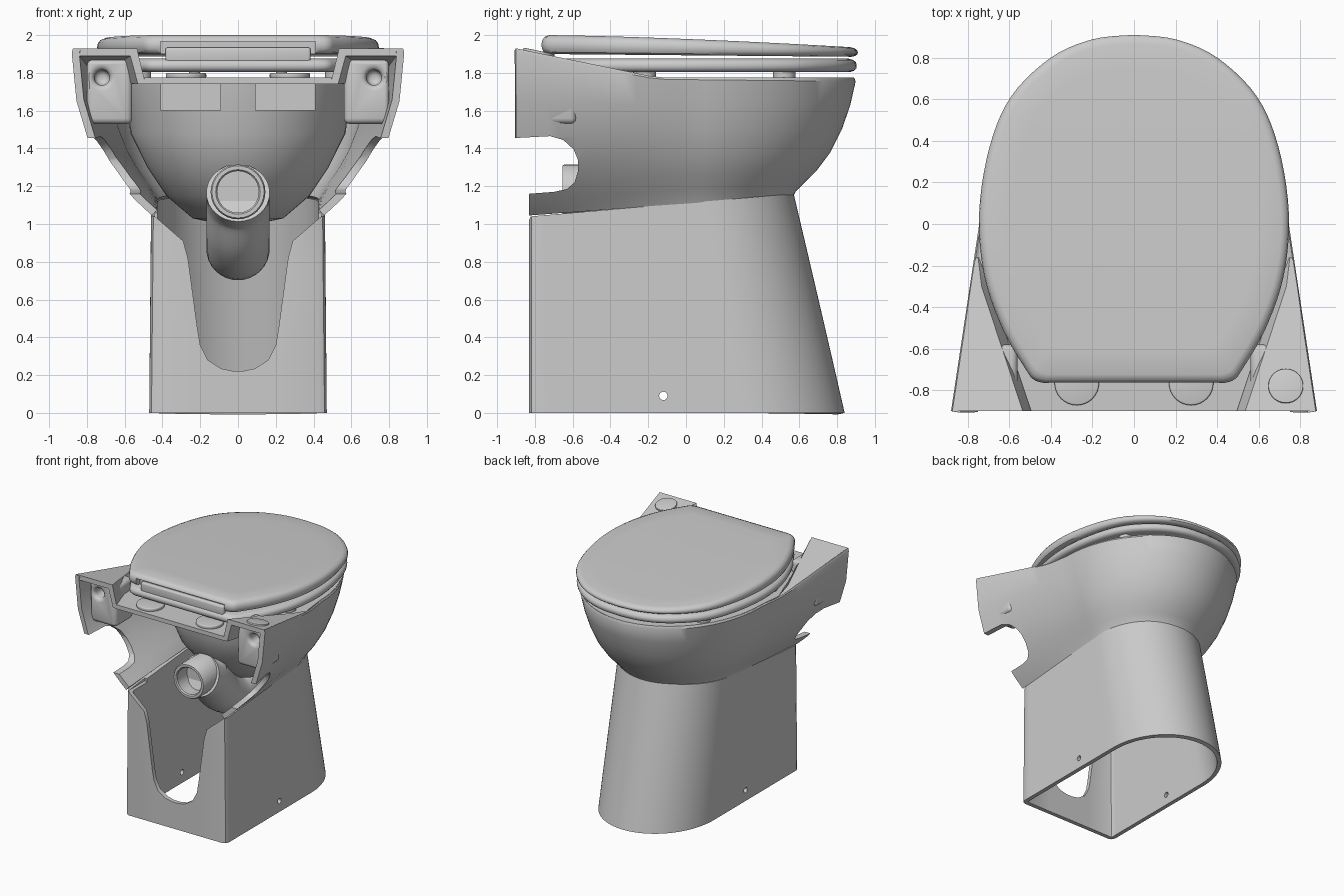
import bpy, bmesh, math
from mathutils import Matrix, Vector

if "Cube" in bpy.data.objects:
    bpy.data.objects.remove(bpy.data.objects["Cube"])


def obj_from(name, bm):
    bmesh.ops.recalc_face_normals(bm, faces=bm.faces)
    me = bpy.data.meshes.new(name)
    bm.to_mesh(me)
    bm.free()
    ob = bpy.data.objects.new(name, me)
    bpy.context.collection.objects.link(ob)
    return ob


def loft(name, rings, closed=True, caps=True):
    bm = bmesh.new()
    rows = [[bm.verts.new(p) for p in r] for r in rings]
    n = len(rows[0])
    for a, b in zip(rows, rows[1:]):
        for i in range(n if closed else n - 1):
            j = (i + 1) % n
            bm.faces.new((a[i], a[j], b[j], b[i]))
    if caps:
        bm.faces.new(rows[0])
        bm.faces.new(rows[-1])
    return obj_from(name, bm)


def prism(name, pts, axis, lo, hi):
    """Extrude a 2D outline along x, y or z."""
    place = {'x': lambda a, b, c: (c, a, b), 'y': lambda a, b, c: (a, c, b),
             'z': lambda a, b, c: (a, b, c)}[axis]
    return loft(name, [[place(a, b, c) for a, b in pts] for c in (lo, hi)])


def circle(cx, cy, rx, ry=None, n=32):
    ry = ry or rx
    return [(cx + rx * math.cos(2 * math.pi * i / n), cy + ry * math.sin(2 * math.pi * i / n))
            for i in range(n)]


def box(name, x0, x1, y0, y1, z0, z1):
    return prism(name, [(x0, y0), (x1, y0), (x1, y1), (x0, y1)], 'z', z0, z1)


def mirrored(half):
    """Outline from the front centre to the back, completed on the other side."""
    return half + [(-x, y) for x, y in reversed(half) if x > 1e-4]


def smooth(p, k=5):
    out = []
    for i in range(len(p) - 1):
        a, b, c, d = (Vector(p[max(0, min(len(p) - 1, i + o))]) for o in (-1, 0, 1, 2))
        for s in range(k):
            t = s / k
            v = 0.5 * (2 * b + (c - a) * t + (2 * a - 5 * b + 4 * c - d) * t * t
                       + (3 * b - a - 3 * c + d) * t ** 3)
            out.append(tuple(v))
    return out + [tuple(p[-1])]


def finish(ob, cutters=(), thick=0, bevel=0):
    if thick:
        m = ob.modifiers.new("wall", 'SOLIDIFY')
        m.thickness, m.offset, m.use_even_offset = thick, -1, True
    for c in cutters:
        m = ob.modifiers.new("cut", 'BOOLEAN')
        m.object, m.operation, m.solver = c, 'DIFFERENCE', 'EXACT'
    if bevel:
        m = ob.modifiers.new("round", 'BEVEL')
        m.width, m.segments, m.limit_method = bevel, 3, 'ANGLE'
    bpy.ops.object.select_all(action='DESELECT')
    ob.select_set(True)
    bpy.context.view_layer.objects.active = ob
    bpy.ops.object.convert(target='MESH')
    bpy.ops.object.shade_smooth_by_angle(angle=math.radians(35))
    for c in cutters:
        bpy.data.objects.remove(c)
    return ob


def side(w, wb, yf, yc, yb, n=24, m=12):
    """Half outline: quarter ellipse at the front, then a straight side."""
    arc = [(w * math.sin(i / n * math.pi / 2), yc + (yf - yc) * math.cos(i / n * math.pi / 2))
           for i in range(n)]
    return arc + [(w + (wb - w) * i / m, yc + (yb - yc) * i / m) for i in range(m + 1)]


# Pedestal: hollow D-shaped foot with an arched opening at the back
rings = []
for t in [0, .25, .5, .75, 1]:
    half = side(.47 - .01 * t, .43 - .01 * t, .84 - .27 * t, .3 - .2 * t, -.83)
    half[-1] = (.47 - .01 * t, -.79)
    half += [(.458 - .01 * t, -.818), (.43 - .01 * t, -.83), (.2, -.83)]
    half = [(max(x, .47 - .01 * t) if -.78 < y < .3 - .2 * t else x, y) for x, y in half]
    rings.append([(x, y, t * (1.111 + .086 * y)) for x, y in mirrored(half)])
foot = loft("pedestal", rings, True, False)
arch = [(.5, 1.3), (.44, 1.04), (.29, .91), (.265, .82), (.215, .45), (.2, .36),
        (.16, .28), (.09, .235), (.03, .222)]
arch += [(-x, z) for x, z in reversed(arch)]
finish(foot, [prism("arch_cutter", arch, 'y', -1, -.6),
              prism("bolt_cutter", circle(-.12, .09, .022), 'x', -1, 1)], thick=.035)

# Bowl shell: flared skirt running back into the two wings
levels = [(1.15, 1.04, .57, .46, .455), (1.17, 1.07, .58, .475, .49), (1.21, 1.12, .62, .505, .545),
          (1.28, 1.2, .69, .56, .62), (1.38, 1.31, .765, .62, .71), (1.5, 1.45, .825, .67, .795),
          (1.63, 1.65, .87, .71, .855), (1.755, 1.905, .898, .737, .88), (1.775, 1.93, .89, .73, .874)]


def wing_z(y):
    return min(1, max(0, (-.15 - y) / .75))


rings = []
for i, (zf, zb, yf, w, wb) in enumerate(levels):
    t = i / 8
    half = side(w, wb, yf, .05, -.9)
    ring = [(-x, y) for x, y in reversed(half[1:])] + half
    rings.append([(x, y, zf + (zb - zf) * (t * wing_z(y) + (1 - t) * (yf - y) / (yf + .9)))
                  for x, y in ring])
shell = loft("bowl_shell", rings, False, False)
notch = [(-1, 1.45), (-.72, 1.465), (-.65, 1.445), (-.595, 1.395), (-.572, 1.34), (-.572, 1.28),
         (-.59, 1.22), (-.63, 1.185), (-.7, 1.17), (-.83, 1.16), (-.83, .9), (-1, .9)]
finish(shell, [prism("notch_cutter", notch, 'x', -1.2, 1.2)], thick=.04)

# Flat deck with the bowl opening
deck = side(.725, .75, .885, .05, -.17) + [(.695, -.3), (.495, -.9), (.2, -.9)]
finish(prism("deck", mirrored(deck), 'z', 1.74, 1.775),
       [prism("opening_cutter", circle(0, .2, .5, .5, 48), 'z', 1.6, 1.9)])

# Basin: outer hull up to the deck, then the inner surface back down
basin = [(.1, 0, .2, 1.0), (.24, -.15, .36, 1.03), (.38, -.3, .5, 1.15), (.48, -.43, .6, 1.3),
         (.57, -.5, .74, 1.48), (.6, -.54, .8, 1.745), (.5, -.3, .7, 1.76), (.48, -.28, .66, 1.55),
         (.4, -.2, .55, 1.32), (.25, -.05, .4, 1.15), (.1, .05, .25, 1.09)]
finish(loft("basin", [[(x, y, z) for x, y in circle(0, (a + b) / 2, w, (b - a) / 2, 48)]
                      for w, a, b, z in basin]))

# Trap and outlet pipe
path = smooth([(0, -.5, 1.165), (0, -.38, 1.1), (0, -.24, .95), (0, -.06, .87),
               (0, .1, .94), (0, .16, 1.1)], 6)
rings = []
for i, p in enumerate(path):
    d = (Vector(path[min(i + 1, len(path) - 1)]) - Vector(path[max(i - 1, 0)])).normalized()
    up = Vector((1, 0, 0)).cross(d)
    rings.append([Vector(p) + Vector((a, 0, 0)) + up * b for a, b in circle(0, 0, .168)])
finish(loft("trap", rings))
pipe = [(.145, -.35), (.145, -.645), (.138, -.655), (.118, -.655), (.11, -.645), (.11, -.52)]
finish(loft("outlet_pipe", [[(x, y, z) for x, z in circle(0, 1.17, r)] for r, y in pipe]))

# Wings, mounting blocks, pockets, hinge discs and buffers on both sides
for s, tag in ((1, "right"), (-1, "left")):
    rings = []
    for y, xo, xi in ((-.9, .87, .535), (-.3, .785, .733), (-.16, .763, .75)):
        zt = 1.775 + .155 * wing_z(y)
        zl = max(zt - .04, 1.75)
        xn = min(xi + .035, xo - .002)
        rings.append([(s * x, y, z) for x, z in ((xo, zt), (xi, zt), (xi - .045, 1.742),
                      (min(xi - .005, xn), 1.742), (xn, zl), (xo, zl))])
    finish(loft(tag + "_wing", rings))
    x0, x1 = sorted((s * .56, s * .8))
    finish(box(tag + "_mounting_block", x0, x1, -.82, -.58, 1.53, 1.87),
           [prism("hole_cutter", circle(s * .72, 1.775, .04), 'y', -1, -.68)], bevel=.03)
    x0, x1 = sorted((s * .09, s * .41))
    finish(box(tag + "_pocket", x0, x1, -.545, -.3, 1.6, 1.75))
    finish(prism(tag + "_hinge_disc", circle(s * .275, -.765, .107), 'z', 1.77, 1.8), bevel=.008)
    finish(prism(tag + "_hinge_post", circle(s * .23, -.7, .03), 'z', 1.78, 1.87))
    for y, x, part in ((.52, .52, "_front_buffer"), (-.22, .62, "_rear_buffer")):
        finish(prism(tag + part, circle(s * x, y, .06, n=20), 'z', 1.77, 1.82))

# Flush button on the right wing, tilted with its slope
button = prism("flush_button", circle(0, 0, .084), 'z', -.01, .012)
button.data.transform(Matrix.Translation((.73, -.78, 1.905)) @ Matrix.Rotation(-.204, 4, 'X'))
finish(button, bevel=.004)

# Seat ring and lid share one outline
half = smooth([(0, .91), (.2, .888), (.4, .8), (.59, .615), (.695, .37), (.745, .05), (.72, -.25),
               (.63, -.51), (.52, -.7), (.48, -.75), (.43, -.765)])
outline = mirrored(half + [(.2, -.765)])


def slab(name, profile, zlow, zhigh):
    rings = []
    for s, h in profile:
        ring = [(x * s, .05 + (y - .05) * s) for x, y in outline]
        rings.append([(x, y, zlow(y) * (1 - h) + zhigh(y) * h) for x, y in ring])
    return loft(name, rings)


def slope(y):
    return max(0, (y + .765) / 1.675)


edge = [(.96, 0), (.985, .1), (.997, .28), (1, .5), (.995, .72), (.98, .9), (.95, 1)]
seat = slab("seat", [(s * .993, h) for s, h in edge], lambda y: 1.805, lambda y: 1.875)
finish(seat, [prism("seat_cutter", circle(0, .14, .42, .48, 48), 'z', 1.7, 2)])
lid = slab("lid", [(.3, 0)] + edge + [(.8, 1), (.6, 1), (.4, 1), (.2, 1), (.05, 1)],
           lambda y: 1.9 - .015 * slope(y), lambda y: 2.0 - .066 * slope(y) ** 1.5)
finish(lid, [box("hinge_cutter", -.41, .41, -1, -.715, 1.8, 1.965)])

# Hinge bar in the slot at the back of the lid
finish(box("hinge_bar", -.385, .385, -.745, -.7, 1.85, 1.935), bevel=.015)
